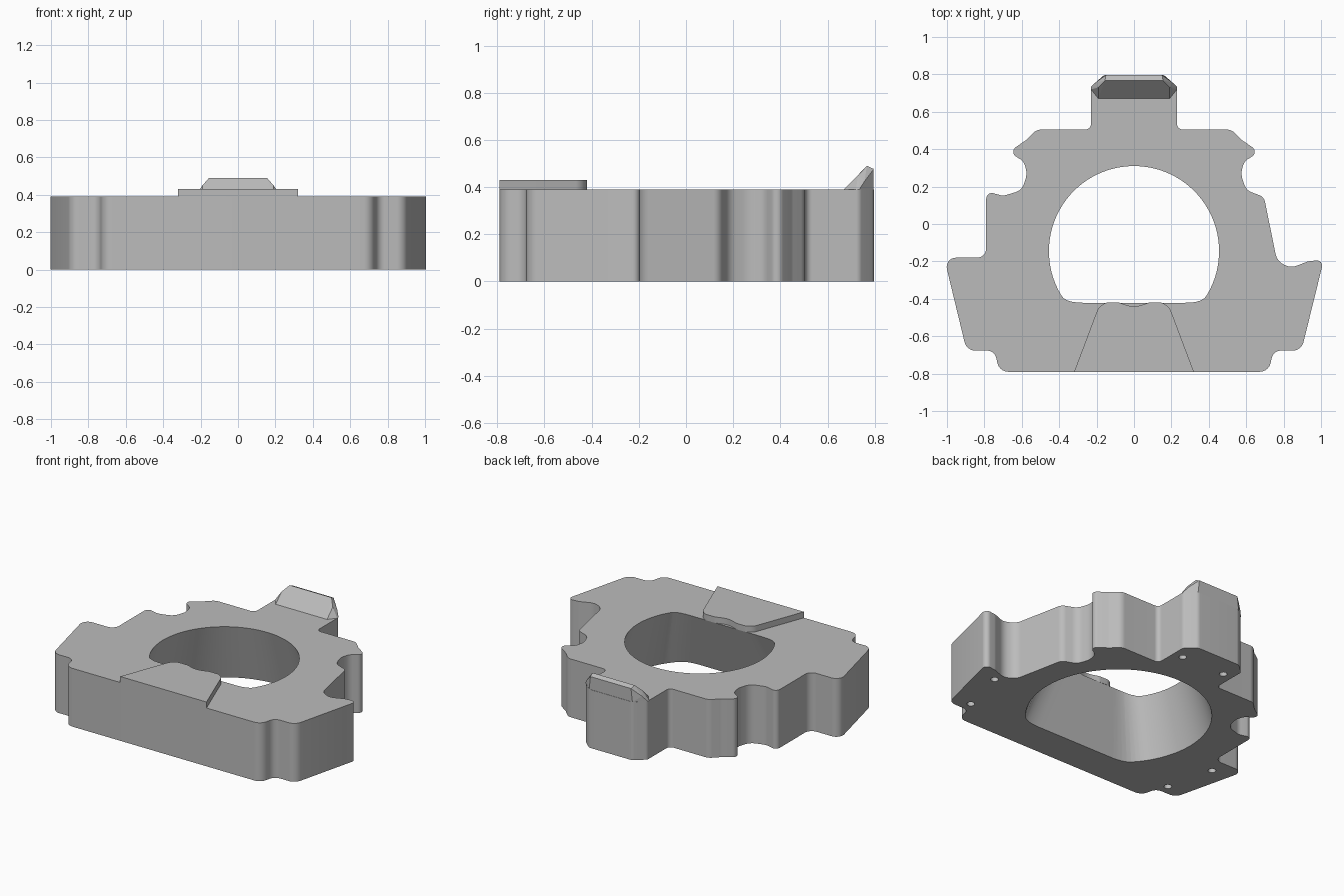
import bpy, bmesh
from math import sin, cos, tan, pi, tau
from mathutils import Vector, Matrix

if "Cube" in bpy.data.objects:
    bpy.data.objects.remove(bpy.data.objects["Cube"], do_unlink=True)

HEIGHT = 0.39
grey = bpy.data.materials.new("plain grey")
grey.use_nodes = True
grey.diffuse_color = (0.5, 0.5, 0.5, 1)
grey.node_tree.nodes["Principled BSDF"].inputs["Base Color"].default_value = (0.5, 0.5, 0.5, 1)


def rounded(corners, steps=8):
    """Closed outline from (x, y, radius) corners, each replaced by an arc."""
    out = []
    for i, (x, y, r) in enumerate(corners):
        p = Vector((x, y))
        a = Vector(corners[i - 1][:2]) - p
        b = Vector(corners[(i + 1) % len(corners)][:2]) - p
        half = a.angle(b) / 2
        reach = min(r / tan(half), a.length * 0.49, b.length * 0.49)
        if reach < 0.001:
            out.append(p)
            continue
        a.normalize()
        b.normalize()
        radius = reach * tan(half)
        centre = p + (a + b).normalized() * (reach / cos(half))
        u = (p + a * reach - centre).normalized()
        v = (p + b * reach - centre).normalized()
        sweep = pi - 2 * half
        for k in range(steps + 1):
            t = k / steps
            d = u * sin((1 - t) * sweep) + v * sin(t * sweep)
            out.append(centre + d.normalized() * radius)
    return out


def loft(bm, low, high, z0, z1):
    """Solid between two outlines with the same number of points."""
    a = [bm.verts.new((p[0], p[1], z0)) for p in low]
    b = [bm.verts.new((p[0], p[1], z1)) for p in high]
    bm.faces.new(a)
    bm.faces.new(b)
    for i in range(len(a)):
        bm.faces.new((a[i - 1], a[i], b[i], b[i - 1]))


def finish(name, bm):
    bmesh.ops.recalc_face_normals(bm, faces=bm.faces[:])
    mesh = bpy.data.meshes.new(name)
    bm.to_mesh(mesh)
    bm.free()
    mesh.materials.append(grey)
    ob = bpy.data.objects.new(name, mesh)
    bpy.context.collection.objects.link(ob)
    return ob


def activate(ob):
    bpy.ops.object.select_all(action='DESELECT')
    ob.select_set(True)
    bpy.context.view_layer.objects.active = ob


def mirrored(corners):
    return [(-x, y, r) for x, y, r in reversed(corners)]


# Body outline: shared front and rear stretches, different flanks
front = [(0.72, -0.79, 0.06), (0.745, -0.677, 0.05), (0.895, -0.677, 0.06)]
rear = [(0.60, 0.18, 0.07), (0.57, 0.27, 0.12), (0.59, 0.335, 0.06),
        (0.67, 0.385, 0.03), (0.575, 0.45, 0.08), (0.52, 0.505, 0.06),
        (0.23, 0.505, 0.03), (0.23, 0.735, 0.03), (0.16, 0.797, 0.04)]
left_flank = [(1.015, -0.19, 0.05), (0.93, -0.20, 0.06), (0.84, -0.235, 0.08),
              (0.765, -0.20, 0.12), (0.695, 0.145, 0.05)]
right_flank = [(-0.70, 0.15, 0.06), (-0.79, 0.175, 0.03),
               (-0.79, -0.18, 0.05), (-1.015, -0.18, 0.05)]
outline = rounded(front + left_flank + rear + mirrored(rear)
                  + right_flank + mirrored(front))
bm = bmesh.new()
loft(bm, outline, outline, 0, HEIGHT)
body = finish("body", bm)


def bore_ring(radius, flat, blend=0.06, count=128):
    """Circle flattened at the front, with softened corners."""
    ring = []
    for i in range(count):
        t = tau * i / count
        line = flat / -sin(t) if sin(t) < -0.01 else 9
        h = max(blend - abs(radius - line), 0) / blend
        r = min(radius, line) - h * h * blend / 4
        ring.append((r * cos(t), r * sin(t) - 0.145))
    return ring


# Cutter: bore flaring towards the underside, plus blind screw holes
bm = bmesh.new()
loft(bm, bore_ring(0.568, 0.418), bore_ring(0.452, 0.273), -0.01, HEIGHT + 0.01)
for x, y in ((0.78, -0.61), (0.86, -0.29), (0.16, 0.65)):
    for side in (-1, 1):
        bmesh.ops.create_cone(bm, cap_ends=True, segments=20, radius1=0.024,
                              radius2=0.024, depth=0.4,
                              matrix=Matrix.Translation((side * x, y, 0)))
cutter = finish("bore_cutter", bm)
cutter.hide_render = True
cut = body.modifiers.new("bore", 'BOOLEAN')
cut.operation = 'DIFFERENCE'
cut.solver = 'EXACT'
cut.object = cutter
activate(body)
bpy.ops.object.modifier_apply(modifier=cut.name)
bpy.data.objects.remove(cutter, do_unlink=True)

# Raised front plate with a shallow hollow in its rear edge
half_plate = [(0.32, -0.79, 0), (0.19, -0.445, 0.08), (0.15, -0.42, 0.05),
              (0.08, -0.42, 0.05)]
plate_outline = rounded(half_plate + [(0, -0.447, 0.3)] + mirrored(half_plate))
bm = bmesh.new()
loft(bm, plate_outline, plate_outline, HEIGHT, 0.43)
plate = finish("front_plate", bm)

# Wedge-shaped lip on the rear tab
bm = bmesh.new()
for x, y, z in ((0.19, 0.67, 0.39), (0.23, 0.72, 0.39), (0.23, 0.735, 0.39),
                (0.16, 0.795, 0.39), (0.19, 0.73, 0.45), (0.155, 0.767, 0.49),
                (0.205, 0.757, 0.425), (0.15, 0.796, 0.477)):
    for side in (-1, 1):
        bm.verts.new((side * x, y, z))
hull = bmesh.ops.convex_hull(bm, input=bm.verts[:])
bmesh.ops.dissolve_limit(bm, angle_limit=0.03, verts=bm.verts[:], edges=bm.edges[:])
finish("rear_lip", bm)

for ob in (body, plate):
    activate(ob)
    bpy.ops.object.shade_smooth_by_angle(angle=pi / 6)
